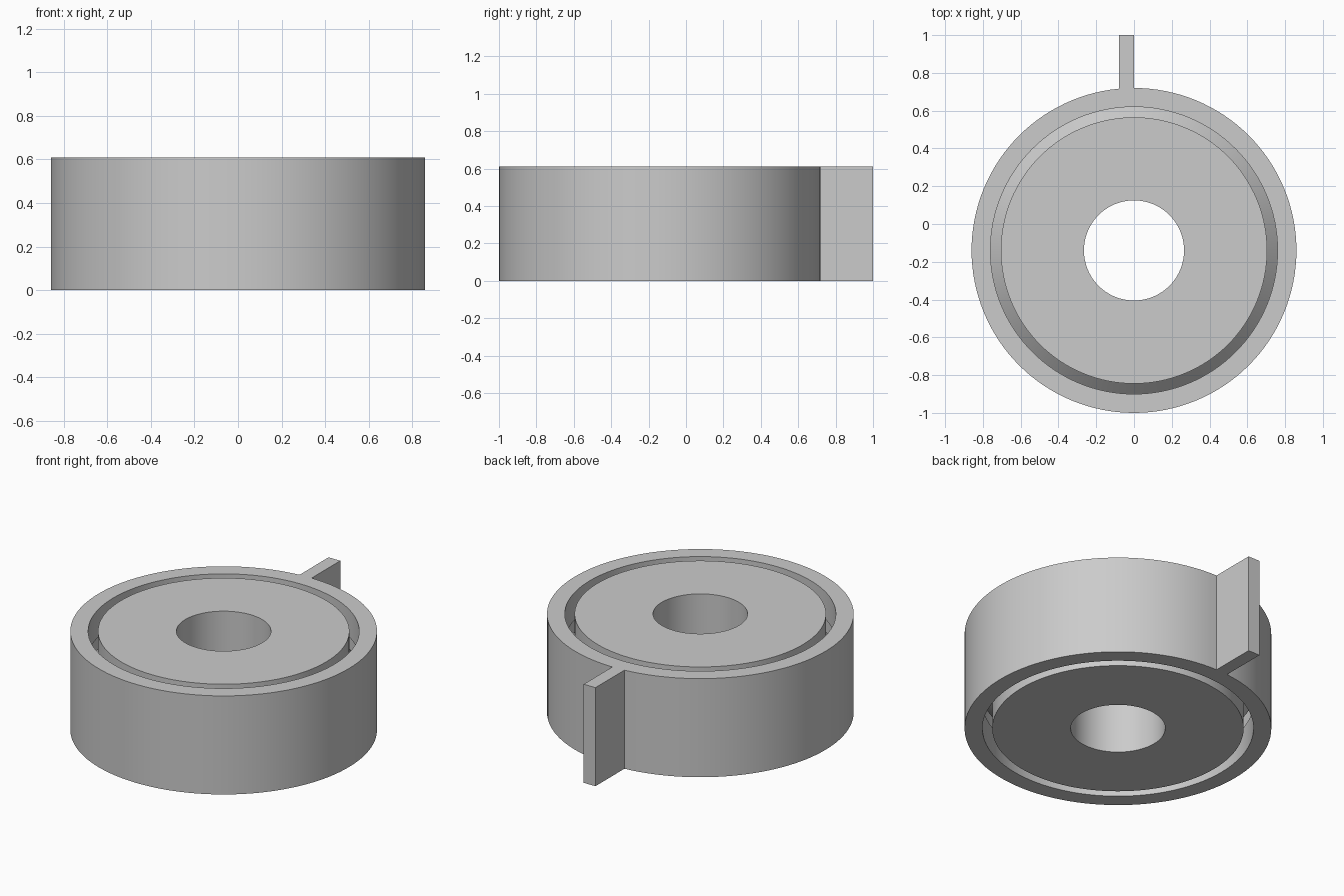
import bpy, bmesh
from math import tau, radians
from mathutils import Vector

if "Cube" in bpy.data.objects:
    bpy.data.objects.remove(bpy.data.objects["Cube"], do_unlink=True)

HEIGHT = 0.61
CENTRE = Vector((0, -0.14, 0))
SEGMENTS = 128

grey = bpy.data.materials.new("light grey")
grey.use_nodes = True
grey.diffuse_color = (0.6, 0.6, 0.6, 1)
grey.node_tree.nodes["Principled BSDF"].inputs["Base Color"].default_value = grey.diffuse_color


def finish(name, bm):
    """Turn a bmesh into a named, coloured object."""
    bmesh.ops.recalc_face_normals(bm, faces=bm.faces)
    mesh = bpy.data.meshes.new(name)
    bm.to_mesh(mesh)
    bm.free()
    mesh.materials.append(grey)
    obj = bpy.data.objects.new(name, mesh)
    bpy.context.collection.objects.link(obj)
    return obj


def revolve(name, flat_radius, half_profile):
    """Spin a closed section: a straight wall plus a wall mirrored about mid height."""
    wall = half_profile + [(r, HEIGHT - z) for r, z in reversed(half_profile)]
    section = [(flat_radius, 0)] + wall + [(flat_radius, HEIGHT)]
    bm = bmesh.new()
    verts = [bm.verts.new(CENTRE + Vector((r, 0, z))) for r, z in section]
    edges = [bm.edges.new((a, b)) for a, b in zip(verts, verts[1:] + verts[:1])]
    bmesh.ops.spin(bm, geom=verts + edges, cent=CENTRE, axis=(0, 0, 1),
                   angle=tau, steps=SEGMENTS, use_merge=True)
    bmesh.ops.remove_doubles(bm, verts=bm.verts, dist=1e-5)
    return finish(name, bm)


def activate(obj):
    bpy.ops.object.select_all(action='DESELECT')
    obj.select_set(True)
    bpy.context.view_layer.objects.active = obj


# Outer ring with a recessed channel, inner hub with the captive ridge and bore
outer_ring = revolve("outer_ring", 0.86, [(0.76, 0), (0.76, 0.17), (0.82, 0.23)])
inner_hub = revolve("inner_hub", 0.265, [(0.705, 0), (0.705, 0.19), (0.775, 0.26)])

# Rear fin, fused into the ring
bm = bmesh.new()
bmesh.ops.create_cube(bm, size=1)
bmesh.ops.scale(bm, vec=(0.08, 0.32, HEIGHT), verts=bm.verts)
bmesh.ops.translate(bm, vec=(-0.04, 0.84, HEIGHT / 2), verts=bm.verts)
fin = finish("rear_fin", bm)

union = outer_ring.modifiers.new("fuse fin", 'BOOLEAN')
union.operation = 'UNION'
union.solver = 'EXACT'
union.object = fin
activate(outer_ring)
bpy.ops.object.modifier_apply(modifier=union.name)
bpy.data.objects.remove(fin, do_unlink=True)

for part in (outer_ring, inner_hub):
    activate(part)
    bpy.ops.object.shade_smooth_by_angle(angle=radians(30))
